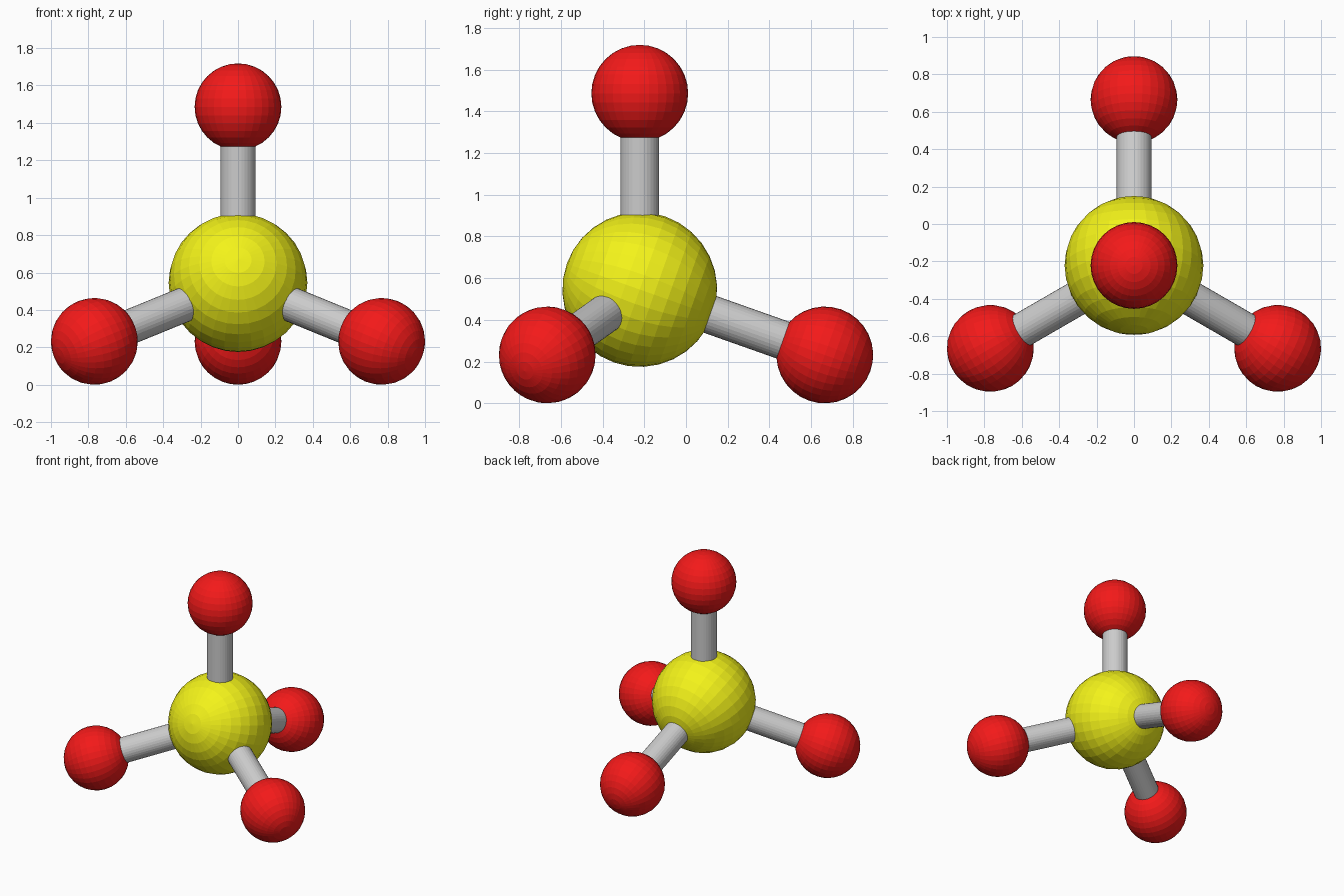
import bpy
from math import sqrt, sin, cos, radians
from mathutils import Vector

if "Cube" in bpy.data.objects:
    bpy.data.objects.remove(bpy.data.objects["Cube"])

R_CORE, R_ATOM, R_BOND = 0.371, 0.232, 0.093
LENGTH = 0.9406                      # centre to centre distance
CENTRE = Vector((0, -0.2217, R_ATOM + LENGTH / 3))


def material(name, color):
    mat = bpy.data.materials.new(name)
    mat.diffuse_color = color
    mat.use_nodes = True
    mat.node_tree.nodes["Principled BSDF"].inputs["Base Color"].default_value = mat.diffuse_color
    return mat


def aim(obj, direction):
    obj.rotation_mode = 'QUATERNION'
    obj.rotation_quaternion = direction.to_track_quat('Z', 'Y')


def ball(name, location, radius, axis, mat):
    bpy.ops.mesh.primitive_uv_sphere_add(segments=32, ring_count=16,
                                         radius=radius, location=location)
    obj = bpy.context.object
    obj.name = name
    aim(obj, axis)
    obj.data.materials.append(mat)


def bond(name, direction):
    bpy.ops.mesh.primitive_cylinder_add(vertices=32, radius=R_BOND, depth=LENGTH,
                                        location=CENTRE + direction * LENGTH / 2)
    obj = bpy.context.object
    obj.name = name
    aim(obj, direction)


yellow = material("yellow", (0.9, 0.9, 0.01, 1))
red = material("red", (0.9, 0.01, 0.01, 1))

# Tetrahedral directions: one straight up, three spread below
directions = {"top": Vector((0, 0, 1))}
for side, angle in (("back", 90), ("left", 210), ("right", 330)):
    a = radians(angle)
    h = sqrt(8) / 3
    directions[side] = Vector((h * cos(a), h * sin(a), -1 / 3))

# Central atom, its poles in line with the back bond
ball("central_atom", CENTRE, R_CORE, directions["back"], yellow)

# Outer atoms and their bonds
for side, d in directions.items():
    bond(side + "_bond", d)
    ball(side + "_atom", CENTRE + d * LENGTH, R_ATOM, d, red)
